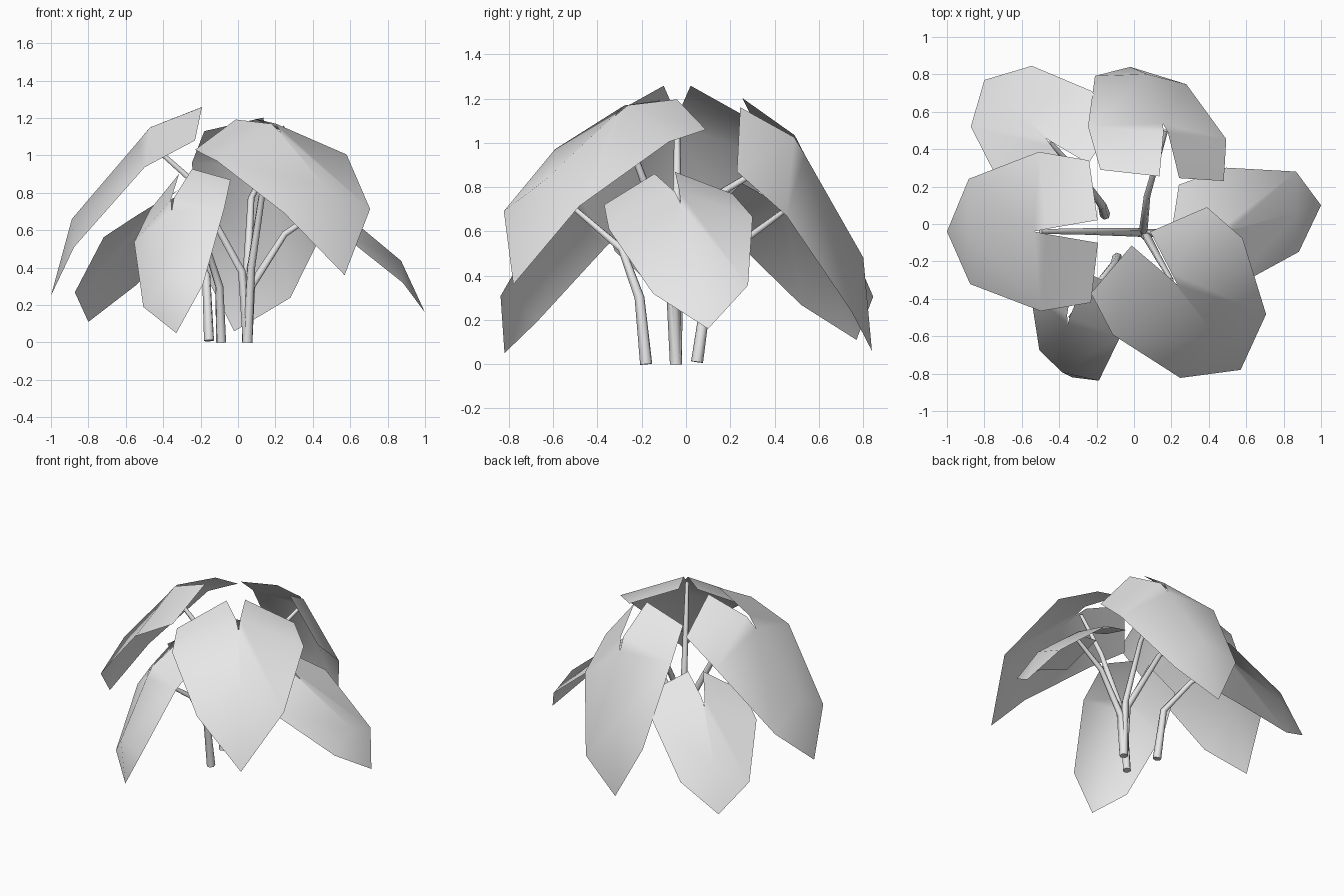
import bpy
from mathutils import Vector

cube = bpy.data.objects.get("Cube")
if cube:
    bpy.data.objects.remove(cube, do_unlink=True)


def make_material(name, colour):
    mat = bpy.data.materials.new(name)
    mat.use_nodes = True
    mat.diffuse_color = colour
    mat.node_tree.nodes["Principled BSDF"].inputs["Base Color"].default_value = colour
    return mat


grey = make_material("pale grey", (0.8, 0.8, 0.8, 1))

# Leaf pattern: shares of the crown-to-tip and crown-to-shoulder directions,
# and of the half width between the two shoulders
NOTCH = (0.09, -0.07, 0)
RIB = (0.58, -0.47, 0)
EDGE_OUTER = (0.72, -0.12, 0.74)
EDGE_INNER = (0.21, 0.33, 1.12)
SHOULDER = (0, 1, 1)
LOBE = (-0.18, 0.77, 0.16)
SLIT = (0, 0, 0.035)


def make_leaf(name, crown, tip, left, right, drop=0):
    """Folded heart-shaped leaf; drop lengthens the tip downwards."""
    crown, tip, left, right = map(Vector, (crown, tip, left, right))
    along = tip - crown
    back = (left + right) / 2 - crown
    half = (left - right) / 2

    def place(pattern, side):
        a, b, c = pattern
        return crown + along * a + back * b + half * c * side

    verts = [place(NOTCH, 0), place(RIB, 0), tip - Vector((0, 0, drop))]
    faces = []
    for side in (1, -1):
        n = len(verts)
        verts += [place(p, side) for p in (EDGE_OUTER, EDGE_INNER, SHOULDER, LOBE, SLIT)]
        outer, inner, shoulder, lobe, slit = range(n, n + 5)
        for face in ((2, 1, outer), (1, 0, slit, inner, outer), (slit, lobe, shoulder, inner)):
            faces.append(face if side > 0 else face[::-1])
    mesh = bpy.data.meshes.new(name)
    mesh.from_pydata(verts, [], faces)
    mesh.materials.append(grey)
    mesh.update()
    # Upper side faces outward
    if sum(p.normal.z * p.area for p in mesh.polygons) < 0:
        mesh.flip_normals()
    for p in mesh.polygons:
        p.use_smooth = True
    obj = bpy.data.objects.new(name, mesh)
    bpy.context.collection.objects.link(obj)


def make_stem(name, points):
    """Tapered stalk running from the ground to a leaf notch."""
    curve = bpy.data.curves.new(name, "CURVE")
    curve.dimensions = "3D"
    curve.bevel_depth = 0.028
    curve.bevel_resolution = 1
    curve.use_fill_caps = True
    spline = curve.splines.new("POLY")
    spline.points.add(len(points) - 1)
    for i, (point, co) in enumerate(zip(spline.points, points)):
        point.co = (*co, 1)
        point.radius = 1 - 0.55 * i / (len(points) - 1)
    spline.use_smooth = True
    curve.materials.append(grey)
    obj = bpy.data.objects.new(name, curve)
    bpy.context.collection.objects.link(obj)


# Leaves: crown, tip, two shoulders
make_leaf("right_leaf", (-.47, -.04, 1.15), (-1, -.04, .25),
          (-.24, .34, 1.08), (-.23, -.42, 1.08))
make_leaf("back_leaf", (.17, .49, 1.03), (-.02, .84, .06),
          (.48, .23, .87), (-.18, .29, 1.13))
make_leaf("left_leaf", (.46, -.04, .78), (1, .1, .16),
          (.24, .21, .77), (.26, -.37, .72))
make_leaf("front_left_leaf", (.19, -.27, 1.17), (.57, -.78, .5),
          (.39, .09, 1.06), (-.23, -.37, 1.03), drop=.14)
make_leaf("front_right_leaf", (-.35, -.49, .77), (-.33, -.82, .05),
          (-.47, -.14, .71), (-.04, -.36, .87))
make_leaf("back_right_leaf", (-.43, .42, .73), (-.8, .77, .11),
          (-.54, .11, .68), (-.1, .55, .73))

# Four stems share one base, two rise on their own
base = (.05, -.045, 0)
make_stem("right_stem", [base, (.02, -.045, .38), (-.25, -.04, .87), (-.5, -.04, 1.09)])
make_stem("back_stem", [base, (.05, -.03, .4), (.07, .15, .77), (.17, .5, .98)])
make_stem("left_stem", [base, (.07, -.05, .3), (.25, -.04, .58), (.47, -.03, .73)])
make_stem("front_left_stem", [base, (.07, -.07, .4), (.13, -.18, .8), (.2, -.3, 1.12)])
make_stem("front_right_stem", [(-.09, -.18, 0), (-.1, -.21, .3), (-.17, -.29, .52), (-.34, -.5, .7)])
make_stem("back_right_stem", [(-.155, .05, .01), (-.17, .1, .36), (-.28, .25, .55), (-.45, .44, .69)])
